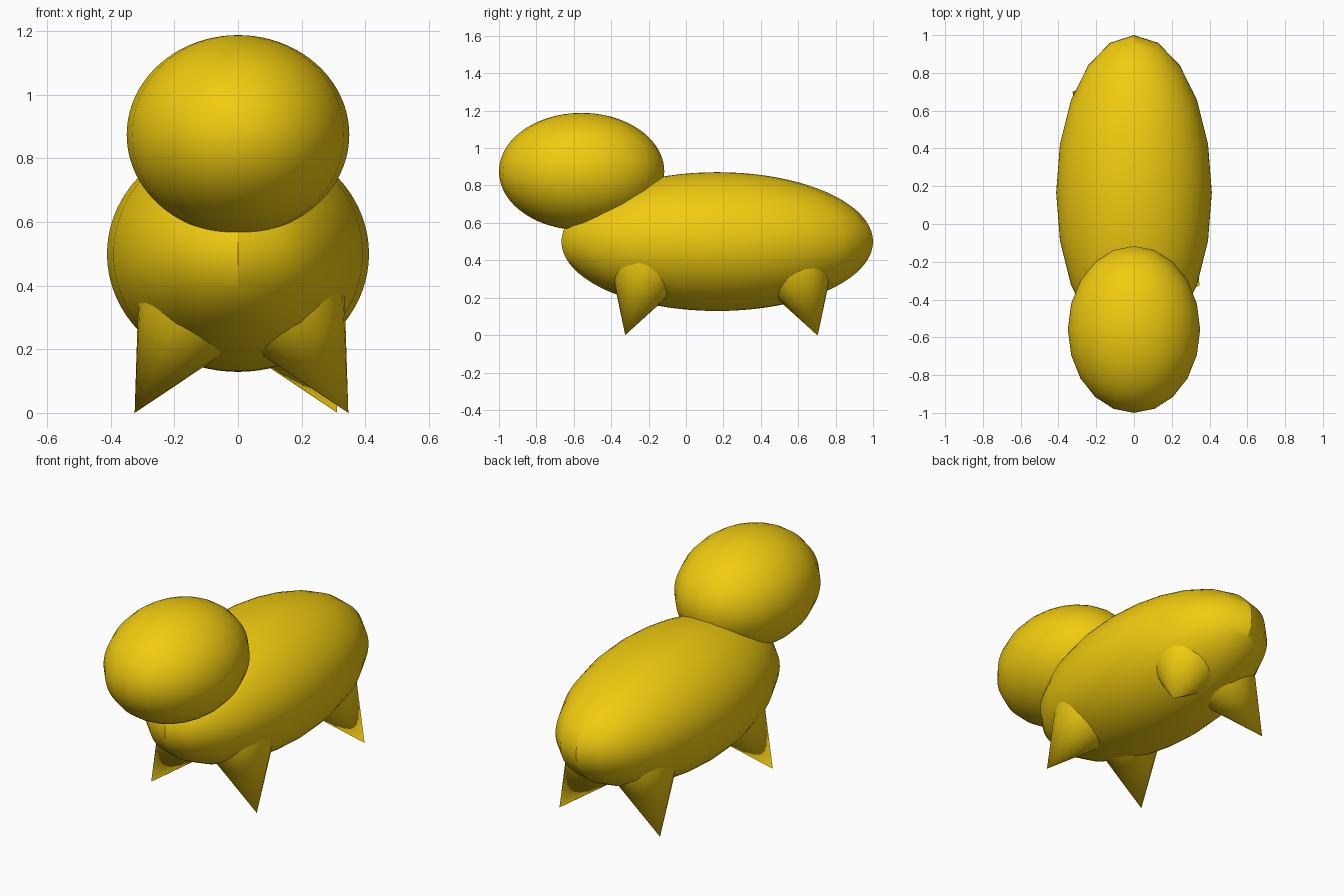
import bpy
from mathutils import Vector

if "Cube" in bpy.data.objects:
    bpy.data.objects.remove(bpy.data.objects["Cube"])

SEGMENTS = 20

yellow = bpy.data.materials.new("yellow")
yellow.diffuse_color = (0.88, 0.60, 0.005, 1)
yellow.use_nodes = True
yellow.node_tree.nodes["Principled BSDF"].inputs["Base Color"].default_value = yellow.diffuse_color


def finish(name):
    obj = bpy.context.object
    obj.name = name
    obj.data.materials.append(yellow)
    bpy.ops.object.transform_apply(location=False, rotation=False, scale=True)
    bpy.ops.object.shade_smooth_by_angle()


def ellipsoid(name, centre, radii):
    bpy.ops.mesh.primitive_uv_sphere_add(segments=SEGMENTS, ring_count=40, radius=1,
                                         location=centre)
    bpy.context.object.scale = radii
    finish(name)


def leg(name, foot, lean, length=0.4, slope=0.49):
    # Cone with its tip on the ground, its base buried in the body
    axis = Vector(lean).normalized()
    bpy.ops.mesh.primitive_cone_add(vertices=SEGMENTS, radius1=length * slope, radius2=0,
                                    depth=length,
                                    location=Vector(foot) + axis * length / 2,
                                    rotation=(-axis).to_track_quat('Z', 'Y').to_euler())
    finish(name)


# Body and head
ellipsoid("body", (0, 0.167, 0.5), (0.412, 0.833, 0.371))
ellipsoid("head", (0, -0.558, 0.875), (0.35, 0.442, 0.313))

# Splayed legs: tip position, leaning inward towards the body centre
feet = {
    "front_right_leg": (0.347, -0.325),
    "front_left_leg": (-0.325, -0.325),
    "back_right_leg": (0.312, 0.705),
    "back_left_leg": (-0.325, 0.70),
}
for name, (x, y) in feet.items():
    side = -1 if x > 0 else 1
    end = 1 if y < 0 else -1
    leg(name, (x, y, 0), (side * 0.555, end * 0.325, 1))
